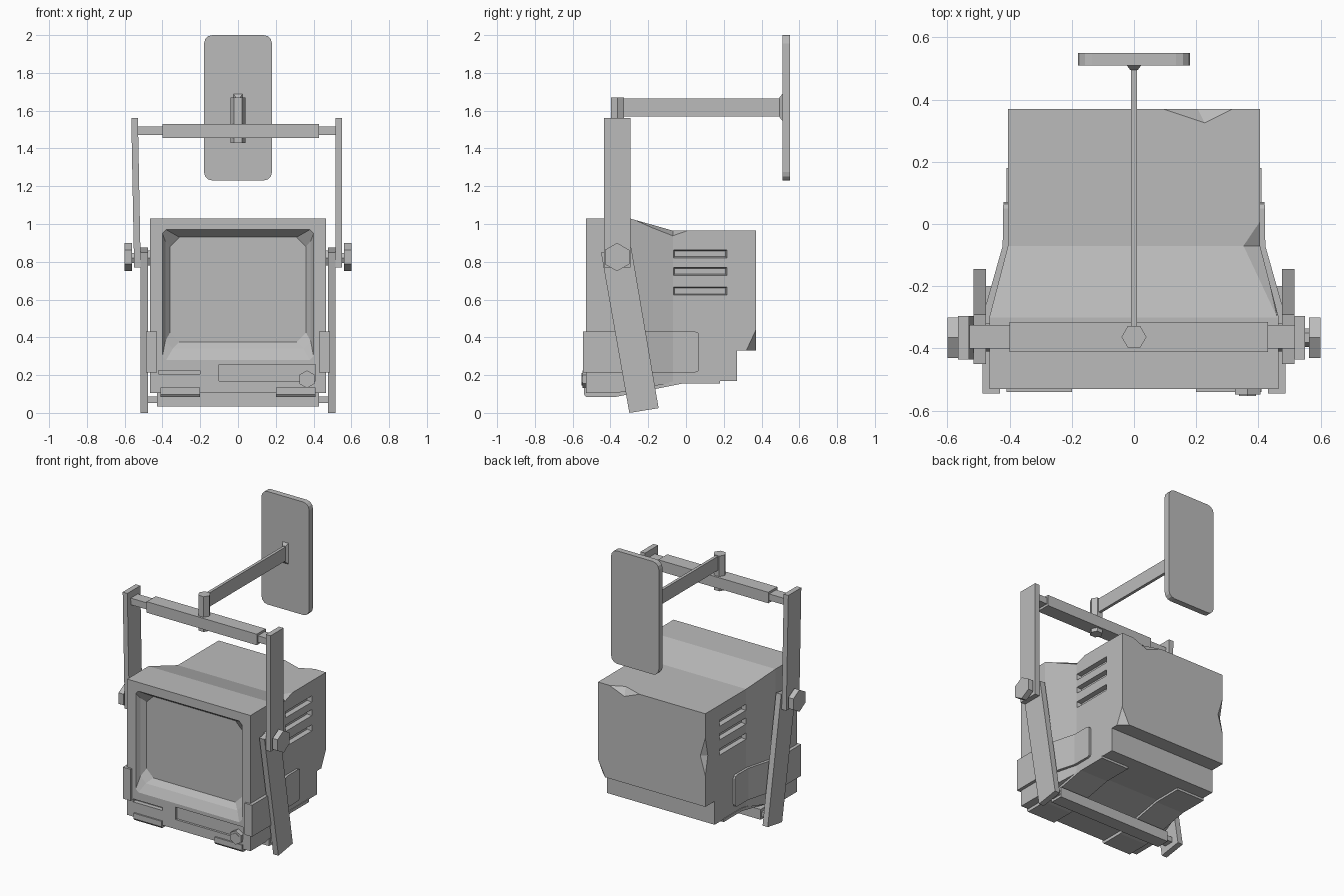
import bpy, bmesh, math
from mathutils import Vector

if "Cube" in bpy.data.objects:
    bpy.data.objects.remove(bpy.data.objects["Cube"])

GREY = (0.5, 0.5, 0.5, 1)
mat = bpy.data.materials.new("plain grey")
mat.use_nodes = True
mat.diffuse_color = GREY
mat.node_tree.nodes["Principled BSDF"].inputs["Base Color"].default_value = GREY


def finish(name, bm):
    bmesh.ops.recalc_face_normals(bm, faces=bm.faces)
    mesh = bpy.data.meshes.new(name)
    bm.to_mesh(mesh)
    bm.free()
    mesh.materials.append(mat)
    ob = bpy.data.objects.new(name, mesh)
    bpy.context.collection.objects.link(ob)
    return ob


def place(axis, d, p, q):
    return {"x": (d, p, q), "y": (p, d, q), "z": (p, q, d)}[axis]


def loft(axis, rings):
    """Closed solid through rings of (depth, outline)."""
    bm = bmesh.new()
    rows = [[bm.verts.new(place(axis, d, *p)) for p in pts] for d, pts in rings]
    n = len(rows[0])
    for r0, r1 in zip(rows, rows[1:]):
        for i in range(n):
            j = (i + 1) % n
            bm.faces.new((r0[i], r0[j], r1[j], r1[i]))
    bm.faces.new(rows[0])
    bm.faces.new(rows[-1])
    return bm


def prism(name, axis, a, b, pts):
    return finish(name, loft(axis, [(a, pts), (b, pts)]))


def rect(x0, x1, z0, z1, c=0.0):
    """Rectangle outline, with corners cut by c."""
    if not c:
        return [(x0, z0), (x1, z0), (x1, z1), (x0, z1)]
    return [(x0 + c, z0), (x1 - c, z0), (x1, z0 + c), (x1, z1 - c),
            (x1 - c, z1), (x0 + c, z1), (x0, z1 - c), (x0, z0 + c)]


def hexagon(cx, cy, r, turn=0.0):
    return [(cx + r * math.cos(turn + i * math.pi / 3),
             cy + r * math.sin(turn + i * math.pi / 3)) for i in range(6)]


def box(name, x, y, z):
    return prism(name, "z", z[0], z[1], rect(*x, *y))


def hull(name, pts):
    bm = bmesh.new()
    for p in pts:
        bm.verts.new(p)
    bmesh.ops.convex_hull(bm, input=bm.verts)
    return finish(name, bm)


def cut(target, cutter):
    mod = target.modifiers.new("cut", "BOOLEAN")
    mod.operation, mod.solver, mod.object = "DIFFERENCE", "EXACT", cutter
    bpy.context.view_layer.objects.active = target
    bpy.ops.object.modifier_apply(modifier=mod.name)
    bpy.data.objects.remove(cutter)


# Casing: side profile, narrowed towards the back
profile = [(-.53, .105), (-.37, .105), (-.02, .17), (.27, .17), (.27, .33), (.37, .33),
           (.37, .965), (-.07, .965), (-.3, 1.03), (-.53, 1.03)]
bm = loft("x", [(-.465, profile), (.465, profile)])
for y in (-.3, -.07):
    bmesh.ops.bisect_plane(bm, geom=bm.verts[:] + bm.edges[:] + bm.faces[:],
                           plane_co=(0, y, 0), plane_no=(0, 1, 0))
for v in bm.verts:
    t = min(1, max(0, (v.co.y + .3) / .23))
    v.co.x = math.copysign(.465 - .06 * t, v.co.x)
casing = finish("casing", bm)

# Screen recess with sloping sill
cut(casing, finish("screen_cutter", loft("y", [
    (-.56, rect(-.40, .40, .275, .975, .02)), (-.53, rect(-.40, .40, .28, .97, .02)),
    (-.50, rect(-.385, .385, .34, .95, .04)), (-.47, rect(-.36, .36, .375, .93, .05))])))

# Chin recess and slot
cut(casing, box("chin_cutter", (-.1, .41), (-.6, -.515), (.17, .255)))
cut(casing, box("slot_cutter", (-.42, -.2), (-.6, -.5), (.205, .225)))

# Side vents
for s in (-1, 1):
    for z in (.842, .749, .645):
        cut(casing, finish("vent_cutter", loft("x", [
            (s * .43, rect(-.072, .222, z - .026, z + .026)),
            (s * .375, rect(-.06, .21, z - .015, z + .015))])))

# Chipped edges
chips = [
    [(.05, .38, .97), (.35, .38, .97), (.23, .32, .97), (.2, .38, .91), (.2, .43, 1.02)],
    [(.46, -.3, 1.03), (.41, .03, .97), (.35, -.07, .966), (.41, -.07, .935), (.5, -.07, 1.05)],
    [(.41, .375, .46), (.41, .31, .32), (.34, .375, .32), (.45, .42, .32)],
    [(-.41, .375, .84), (-.41, .375, .5), (-.36, .375, .67), (-.41, .34, .67), (-.45, .42, .67)],
]
for pts in chips:
    cut(casing, hull("chip_cutter", pts))

# Front dial
prism("dial", "y", -.548, -.51, hexagon(.365, .178, .047, math.pi / 6))
prism("dial_cap", "y", -.552, -.54, hexagon(.365, .178, .032, math.pi / 6))

strap = [(-.54, .135), (-.54, .098), (-.53, .085), (-.37, .085), (-.02, .155),
         (.18, .155), (.18, .175), (-.02, .175), (-.37, .11), (-.52, .11), (-.52, .135)]
bracket = [(.43, -.545), (.487, -.545), (.487, -.3), (.422, -.07), (.42, .07),
           (.40, .07), (.40, -.07), (.455, -.3), (.455, -.525), (.43, -.525)]
leg = [(-.3, 0), (-.145, .025), (-.29, .875), (-.45, .85)]

for s, side in ((1, "left_"), (-1, "right_")):
    # Strap under the casing and bracket around its side
    prism(side + "strap", "x", s * .2, s * .41, strap)
    bm = loft("z", [(z, [(s * x, y) for x, y in bracket]) for z in (.215, .43)])
    ends = [e for e in bm.edges if all(v.co.y > .06 for v in e.verts)
            and abs(e.verts[0].co.z - e.verts[1].co.z) < .01]
    bmesh.ops.bevel(bm, geom=ends, offset=.02, segments=2, profile=.5, affect="EDGES")
    finish(side + "bracket", bm)

    # Stand leg and handle arm
    prism(side + "leg", "x", s * .476, s * .515, leg)
    lean = 0 if s > 0 else .015
    prism(side + "arm", "y", -.435, -.295, [
        (s * .515, .77), (s * .55, .77), (s * (.55 + lean), 1.56), (s * (.515 + lean), 1.56)])

    # Hinge bolt, nut and knob
    prism(side + "hinge_bolt", "x", s * .42, s * .57, hexagon(-.365, .82, .03))
    prism(side + "hinge_nut", "x", s * .458, s * .476, hexagon(-.365, .82, .045))
    prism(side + "hinge_knob", "x", s * .562, s * .6, hexagon(-.365, .825, .075, math.pi / 6))

# Handle bar and foot bar, each a thin rod in a thicker sleeve
box("handle_rod", (-.54, .53), (-.4, -.325), (1.47, 1.515))
box("handle_sleeve", (-.4, .43), (-.412, -.315), (1.455, 1.53))
box("foot_rod", (-.48, .48), (-.265, -.2), (.052, .086))
box("foot_sleeve", (-.43, .43), (-.28, -.19), (.035, .105))

# Post, boom and rear panel
prism("boom_post", "z", 1.43, 1.67, hexagon(0, -.363, .04))
box("boom", (-.01, .01), (-.35, .51), (1.57, 1.665))
finish("boom_flange", loft("y", [(.495, rect(-.012, .012, 1.565, 1.67)),
                                 (.515, rect(-.027, .027, 1.54, 1.695))]))
bm = loft("y", [(.51, rect(-.18, .18, 1.23, 2)), (.55, rect(-.18, .18, 1.23, 2))])
corners = [e for e in bm.edges if abs(e.verts[0].co.y - e.verts[1].co.y) > .01]
bmesh.ops.bevel(bm, geom=corners, offset=.045, segments=3, profile=.5, affect="EDGES")
finish("rear_panel", bm)
